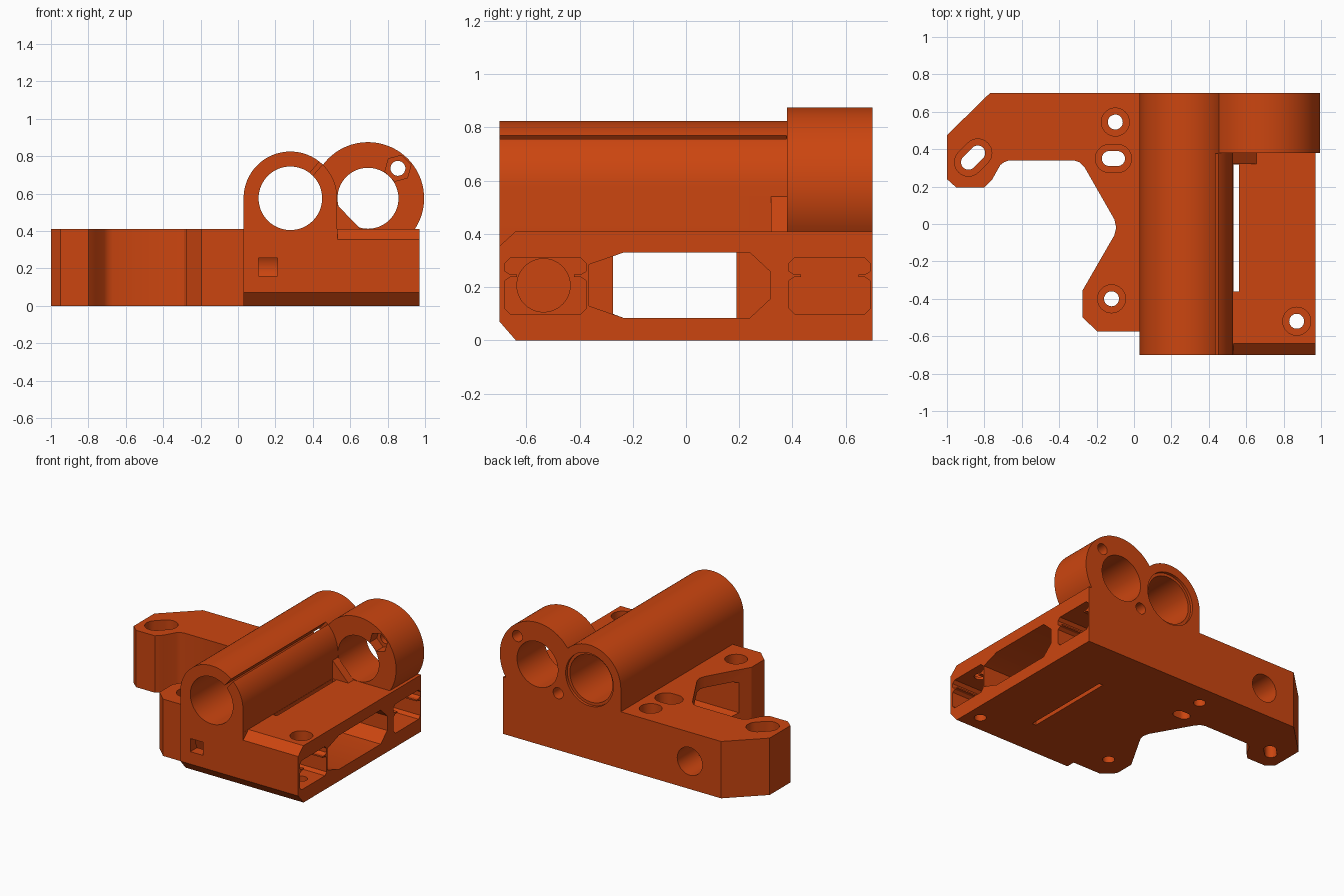
import bpy, bmesh, math
from mathutils import Vector

if "Cube" in bpy.data.objects:
    bpy.data.objects.remove(bpy.data.objects["Cube"])

orange = bpy.data.materials.new("orange_plastic")
orange.diffuse_color = (0.6, 0.06, 0.005, 1)
orange.use_nodes = True
orange.node_tree.nodes["Principled BSDF"].inputs["Base Color"].default_value = orange.diffuse_color


def prism(name, pts, axis, a, b):
    """Extrude a 2D outline along an axis from a to b."""
    place = {'x': lambda p, t: (t, p[0], p[1]),
             'y': lambda p, t: (p[0], t, p[1]),
             'z': lambda p, t: (p[0], p[1], t)}[axis]
    bm = bmesh.new()
    lo = [bm.verts.new(place(p, a)) for p in pts]
    hi = [bm.verts.new(place(p, b)) for p in pts]
    bm.faces.new(lo)
    bm.faces.new(hi[::-1])
    n = len(pts)
    for i in range(n):
        j = (i + 1) % n
        bm.faces.new((lo[j], lo[i], hi[i], hi[j]))
    bmesh.ops.recalc_face_normals(bm, faces=bm.faces)
    me = bpy.data.meshes.new(name)
    bm.to_mesh(me)
    bm.free()
    ob = bpy.data.objects.new(name, me)
    bpy.context.collection.objects.link(ob)
    me.materials.append(orange)
    return ob


def arc(cx, cy, r, a0=0, a1=360, n=48):
    closed = abs(a1 - a0) >= 360
    steps = n if closed else n + 1
    return [(cx + r * math.cos(math.radians(a0 + (a1 - a0) * i / n)),
             cy + r * math.sin(math.radians(a0 + (a1 - a0) * i / n))) for i in range(steps)]


def slot(cx, cy, r, half, ang):
    """Rounded slot outline."""
    dx, dy = half * math.cos(math.radians(ang)), half * math.sin(math.radians(ang))
    return (arc(cx + dx, cy + dy, r, ang - 90, ang + 90, 16)
            + arc(cx - dx, cy - dy, r, ang + 90, ang + 270, 16))


def rect(x0, y0, x1, y1):
    return [(x0, y0), (x1, y0), (x1, y1), (x0, y1)]


def combine(ob, other, op):
    m = body.modifiers.new("bool", 'BOOLEAN')
    m.operation, m.object, m.solver = op, other, 'EXACT'
    bpy.context.view_layer.objects.active = body
    bpy.ops.object.modifier_apply(modifier=m.name)
    bpy.data.objects.remove(other)


def add(pts, axis, a, b):
    combine(body, prism("addition", pts, axis, a, b), 'UNION')


def cut(pts, axis, a, b):
    combine(body, prism("cutter", pts, axis, a, b), 'DIFFERENCE')


# Base plate with arm, foot and V notch
body = prism("carriage_end_block", [
    (-0.77, 0.7), (-1, 0.475), (-1, 0.24), (-0.95, 0.195), (-0.8, 0.195), (-0.76, 0.235),
    (-0.715, 0.315), (-0.695, 0.33), (-0.67, 0.34), (-0.32, 0.34), (-0.29, 0.33),
    (-0.265, 0.305), (-0.105, 0.025), (-0.095, -0.02), (-0.105, -0.06), (-0.275, -0.355),
    (-0.275, -0.5), (-0.195, -0.575), (0.03, -0.575), (0.03, -0.7), (0.97, -0.7),
    (0.97, 0.7)], 'z', 0, 0.41)

# Long bearing tube and short nut tube
add([(0.53, 0.36), (0.53, 0.575)] + arc(0.28, 0.575, 0.25, 0, 180)[1:] + [(0.03, 0.36)],
    'y', -0.7, 0.7)
low = math.degrees(math.asin(0.165 / 0.3))
add([(0.53, 0.37), (0.955, 0.37)] + arc(0.695, 0.575, 0.3, -low, 180, 56) + [(0.395, 0.45)],
    'y', 0.38, 0.7)

# Front edge chamfers
cut([(-0.71, -0.01), (-0.63, -0.01), (-0.71, 0.082)], 'x', 0.0, 1.1)
cut([(-0.71, 0.346), (-0.63, 0.419), (-0.71, 0.419)], 'x', 0.531, 1.1)

# Tube bores, back lead-in and clamp slit
cut(arc(0.28, 0.575, 0.17, n=64), 'y', -0.8, 0.8)
cut(arc(0.28, 0.575, 0.19, n=64), 'y', 0.68, 0.8)
cut(arc(0.695, 0.575, 0.163, n=64), 'y', 0.379, 0.8)
ax, nx = Vector((math.cos(math.radians(49)), math.sin(math.radians(49)))), None
nx = Vector((-ax.y, ax.x)) * 0.011
c = Vector((0.28, 0.575))
cut([tuple(c + ax * r + nx * s) for r, s in ((0.15, -1), (0.28, -1), (0.28, 1), (0.15, 1))],
    'y', -0.8, 0.378)

# Wedge rib beside the nut tube
add([(0.5, 0.4), (0.665, 0.4), (0.53, 0.54), (0.5, 0.54)], 'y', 0.32, 0.382)

# Nut tube screw holes and hex recess
cut(arc(0.855, 0.735, 0.04, n=24), 'y', 0.3, 0.8)
cut(arc(0.855, 0.735, 0.072, 15, 375, 6), 'y', 0.3, 0.46)
cut(arc(0.53, 0.41, 0.04, n=24), 'y', 0.45, 0.8)

# Belt window: flared opening and straight passage
cut([(-0.365, 0.13), (-0.235, 0.085), (0.24, 0.085), (0.315, 0.155), (0.315, 0.26),
     (0.24, 0.33), (-0.235, 0.33), (-0.365, 0.285)], 'x', 0.5, 1.1)
cut([(-0.275, 0.1), (-0.235, 0.085), (0.19, 0.085), (0.19, 0.33), (-0.235, 0.33),
     (-0.275, 0.317)], 'x', -0.32, 0.55)
cut(rect(0.532, -0.36, 0.562, 0.318), 'z', -0.1, 0.415)

# Rod pockets with side ledges, and the deep rod bore
for y0 in (-0.68, 0.387):
    y1 = y0 + 0.305
    half = [(0.02, 0.1), (0, 0.12), (0, 0.225), (0.02, 0.238), (0.045, 0.238),
            (0.045, 0.248), (0.02, 0.248), (0, 0.26), (0, 0.29), (0.02, 0.31)]
    cut([(y0 + d, z) for d, z in half] + [(y1 - d, z) for d, z in half[::-1]], 'x', 0.58, 1.1)
cut(arc(-0.535, 0.207, 0.1, n=40), 'x', 0.1, 0.7)

# Square inspection hole at the front, round hole at the back
cut(rect(0.11, 0.16, 0.21, 0.255), 'y', -0.8, -0.55)
cut(arc(-0.52, 0.2, 0.1, n=40), 'y', 0.48, 0.8)

# Vertical screw holes with counterbores: x, y, half slot length, angle
for x, y, half, ang in ((-0.1, 0.545, 0, 0), (-0.11, 0.35, 0.022, 0), (-0.12, -0.4, 0, 0),
                        (0.87, -0.52, 0, 0), (-0.86, 0.355, 0.035, 45)):
    r = 0.04
    hole = slot(x, y, r, half, ang) if half else arc(x, y, r, n=32)
    bore = slot(x, y, 0.075, half, ang) if half else arc(x, y, 0.075, n=32)
    cut(hole, 'z', -0.1, 0.5)
    cut(bore, 'z', 0.33, 0.5 if x < 0.5 else 0.42)

# Smooth curved walls, keep hard edges
bpy.ops.object.select_all(action='DESELECT')
body.select_set(True)
bpy.context.view_layer.objects.active = body
bpy.ops.object.shade_smooth_by_angle(angle=math.radians(25))
